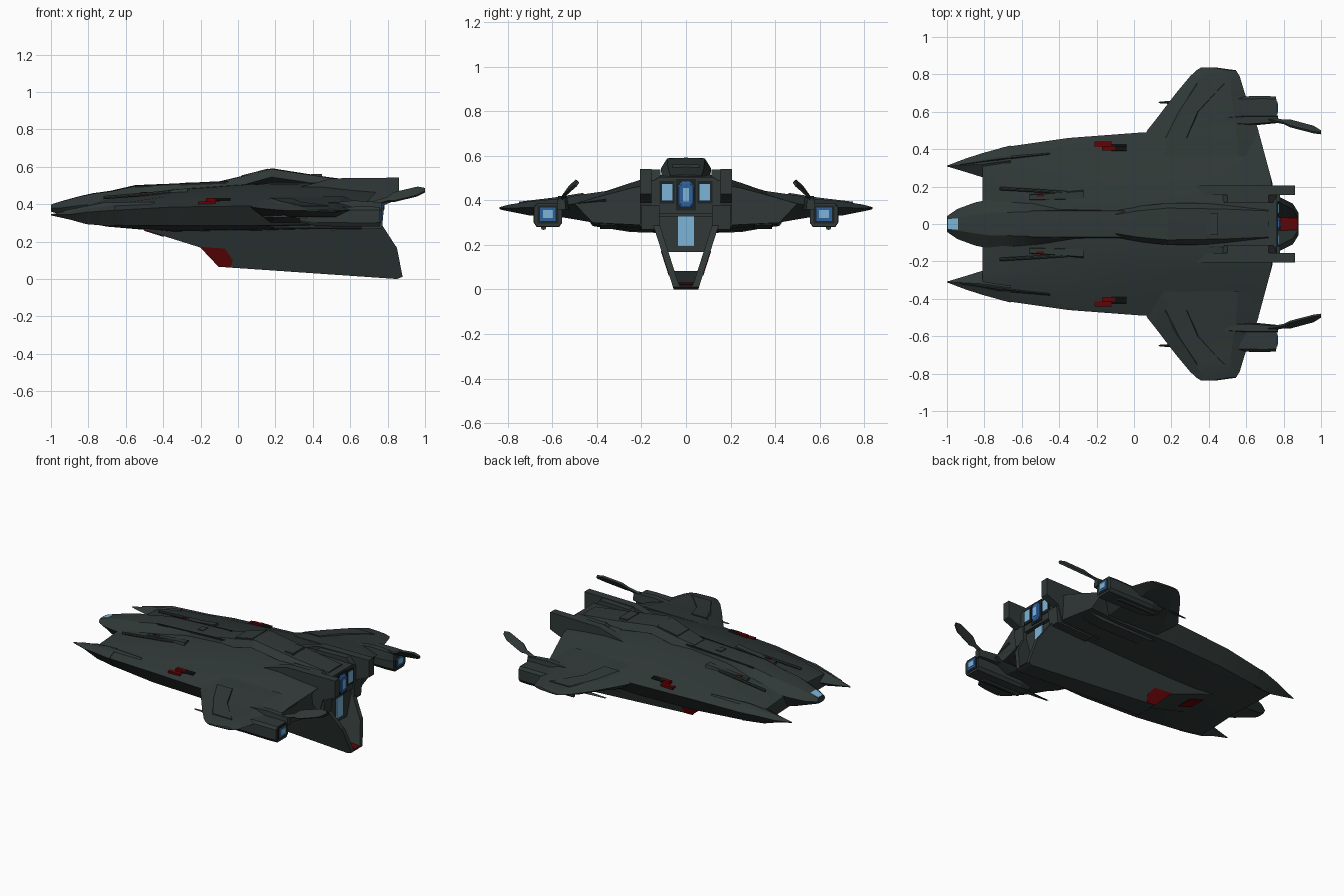
import bpy, bmesh, math

def material(name, r, g, b):
    m = bpy.data.materials.new(name)
    m.diffuse_color = (r, g, b, 1)
    return m

GREY = material("dark hull grey", 0.029, 0.040, 0.038)
BLACK = material("seam black", 0.012, 0.016, 0.016)
RED = material("deep red", 0.12, 0.001, 0.002)
BLUE = material("engine blue", 0.03, 0.12, 0.33)
LIGHT = material("light blue glow", 0.20, 0.46, 0.68)

def loft(name, rings, mat=GREY, smooth=30):
    """Skin a row of equal-length point rings and cap both ends."""
    bm = bmesh.new()
    vs = [[bm.verts.new(p) for p in ring] for ring in rings]
    n = len(rings[0])
    for a, b in zip(vs, vs[1:]):
        for i in range(n):
            j = (i + 1) % n
            bm.faces.new((a[i], a[j], b[j], b[i]))
    bm.faces.new(vs[0][::-1])
    bm.faces.new(vs[-1])
    bmesh.ops.recalc_face_normals(bm, faces=bm.faces)
    me = bpy.data.meshes.new(name)
    bm.to_mesh(me)
    bm.free()
    ob = bpy.data.objects.new(name, me)
    bpy.context.collection.objects.link(ob)
    me.materials.append(mat)
    bpy.ops.object.select_all(action='DESELECT')
    ob.select_set(True)
    bpy.context.view_layer.objects.active = ob
    bpy.ops.object.shade_smooth_by_angle(angle=math.radians(smooth))
    return ob

def body_ring(x, half, sweep=0.0):
    """Symmetric ring at x from a half profile of (y, z), top to bottom."""
    full = half + [(-y, z) for y, z in half[-2:0:-1]]
    return [(x - max(0, abs(y) - 0.22) * sweep, y, z) for y, z in full]

def pair(name, rings, mat=GREY, smooth=30):
    for side, s in (("left", 1), ("right", -1)):
        loft(side + "_" + name, [[(x, s * y, z) for x, y, z in r] for r in rings], mat, smooth)

def slab(poly, y0, y1):
    """Two rings from an (x, z) outline; y0 and y1 are functions of z."""
    return [[(x, f(z), z) for x, z in poly] for f in (y0, y1)]

def box(x0, x1, y0, y1, z0, z1):
    return [[(x, y0, z0), (x, y1, z0), (x, y1, z1), (x, y0, z1)] for x in (x0, x1)]

def rod(x0, x1, y, z, r, y_end=None, z_end=None):
    ends = ((x0, y, z), (x1, y if y_end is None else y_end, z if z_end is None else z_end))
    return [[(x, b + r * math.cos(k * math.pi / 4), c + r * math.sin(k * math.pi / 4))
             for k in range(8)] for x, b, c in ends]

# Main hull
loft("main_hull", [
    body_ring(-.81, [(0, .40), (.12, .395), (.25, .385), (.33, .38), (.375, .355), (.33, .30), (.22, .30), (0, .31)]),
    body_ring(-.70, [(0, .43), (.12, .425), (.25, .405), (.35, .395), (.41, .365), (.35, .288), (.22, .28), (0, .285)]),
    body_ring(-.35, [(0, .485), (.12, .475), (.25, .445), (.37, .415), (.46, .385), (.40, .285), (.25, .258), (0, .25)]),
    body_ring(.05, [(0, .51), (.12, .505), (.25, .475), (.38, .435), (.49, .39), (.42, .285), (.25, .265), (0, .25)]),
    body_ring(.45, [(0, .52), (.15, .51), (.25, .478), (.38, .432), (.49, .40), (.41, .29), (.22, .275), (0, .26)]),
    body_ring(.74, [(0, .47), (.17, .47), (.25, .455), (.38, .42), (.50, .385), (.42, .30), (.22, .29), (0, .27)], .27),
])

# Forward prongs
pair("prong", [
    [(-1, .308, .343), (-1, .310, .346), (-1, .312, .343), (-1, .310, .340)],
    [(-.9, .278, .342), (-.9, .315, .367), (-.9, .350, .345), (-.9, .315, .318)],
    [(-.81, .25, .345), (-.81, .32, .389), (-.81, .379, .357), (-.81, .33, .293)],
    [(-.66, .25, .35), (-.66, .34, .408), (-.66, .42, .368), (-.66, .35, .282)],
], smooth=20)
pair("prong_ridge", [[(-.93, .313, .355), (-.93, .322, .355), (-.93, .318, .366)],
                     [(-.72, .335, .385), (-.72, .362, .385), (-.72, .348, .408)],
                     [(-.45, .365, .395), (-.45, .385, .395), (-.45, .375, .413)]])

# Nose, with a light blue panel let into its tip
loft("nose", [
    body_ring(-1, [(0, .398), (.03, .395), (.042, .378), (.03, .362), (0, .36)]),
    body_ring(-.945, [(0, .416), (.035, .414), (.08, .38), (.04, .345), (0, .345)]),
    body_ring(-.85, [(0, .442), (.05, .44), (.115, .392), (.07, .32), (0, .32)]),
    body_ring(-.78, [(0, .458), (.06, .455), (.13, .40), (.09, .31), (0, .31)]),
    body_ring(-.68, [(0, .472), (.062, .468), (.13, .42), (.10, .30), (0, .30)]),
    body_ring(-.55, [(0, .502), (.066, .496), (.118, .44), (.10, .28), (0, .28)]),
    body_ring(-.30, [(0, .512), (.068, .508), (.085, .455), (.08, .28), (0, .28)]),
    body_ring(.05, [(0, .525), (.068, .522), (.078, .48), (.08, .28), (0, .28)]),
], smooth=20)
loft("nose_light", [[(x, -w, z), (x, w, z), (x, w, z + .006), (x, -w, z + .006)]
                    for x, w, z in ((-.995, .026, .394), (-.94, .031, .412))], LIGHT)

# Dorsal hump and hatches
loft("dorsal_hump", [
    body_ring(-.10, [(0, .522), (.05, .520), (.07, .50), (0, .49)]),
    body_ring(.02, [(0, .550), (.07, .548), (.095, .50), (0, .49)]),
    body_ring(.18, [(0, .592), (.085, .588), (.112, .545), (0, .48)]),
    body_ring(.48, [(0, .545), (.08, .542), (.11, .50), (0, .46)]),
    body_ring(.72, [(0, .515), (.07, .512), (.10, .47), (0, .42)]),
], smooth=15)
loft("canopy_frame", [[(.02, -.06, .548), (.02, .06, .548), (.02, .06, .554), (.02, -.06, .554)],
                      [(.16, -.078, .584), (.16, .078, .584), (.16, .078, .590), (.16, -.078, .590)]])
loft("rear_hatch", box(.39, .45, -.06, .06, .53, .562))
loft("front_hatch", box(-.28, -.24, -.025, .025, .50, .517))

# Spine seams
pair("spine_seam", [[(-.55, .066, .494), (-.55, .071, .49), (-.55, .071, .498), (-.55, .066, .50)],
                    [(-.05, .066, .515), (-.05, .072, .51), (-.05, .072, .522), (-.05, .066, .525)]], BLACK)

# Nose guns beside the cockpit
pair("nose_gun", rod(-.72, -.36, .19, .435, .009, .168, .465))
pair("nose_gun_mount", [[(-.56, .125, .43), (-.56, .16, .43), (-.56, .155, .455), (-.56, .13, .455)],
                        [(-.27, .13, .46), (-.27, .185, .46), (-.27, .175, .485), (-.27, .135, .485)]])
pair("nose_gun_light", box(-.52, -.48, .146, .158, .45, .464), RED)

# Shoulder turrets
pair("shoulder_turret", box(-.17, -.10, .392, .415, .40, .432), RED)
pair("shoulder_turret_side", box(-.21, -.12, .412, .440, .395, .414), RED)
for dy in (.397, .417):
    pair("turret_barrel", rod(-.12, -.04, dy, .426, .007), BLACK)

# Swept wings, skinned from root to tip
def wing_ring(y, lead, trail, mid, top, bottom):
    c = trail - lead
    return [(lead, y, mid), (lead + .2 * c, y, top), (lead + .8 * c, y, top),
            (trail, y, mid), (lead + .8 * c, y, bottom), (lead + .2 * c, y, bottom)]
pair("wing", [
    wing_ring(.36, .03, .69, .405, .442, .29),
    wing_ring(.50, .07, .665, .385, .422, .315),
    wing_ring(.56, .118, .645, .378, .408, .325),
    wing_ring(.70, .225, .592, .368, .396, .332),
    wing_ring(.79, .30, .565, .366, .382, .35),
    wing_ring(.822, .335, .545, .365, .374, .356),
    wing_ring(.838, .36, .43, .365, .369, .361),
], smooth=15)
pair("wing_plate", [[(.13, .46, .39), (.30, .46, .39), (.28, .46, .434), (.17, .46, .434)],
                    [(.20, .60, .37), (.36, .60, .37), (.34, .60, .412), (.24, .60, .412)],
                    [(.31, .75, .36), (.50, .75, .36), (.48, .75, .394), (.34, .75, .394)]], smooth=15)
pair("wing_spike", [[(.13, .65, .335), (.14, .655, .33), (.14, .645, .33)],
                    [(.40, .65, .35), (.40, .67, .325), (.40, .63, .325)]])
pair("under_wing_pod", [[(x, y, z) for y, z in ((.29, .34), (.40, .34), (.385, b), (.305, b))]
                        for x, b in ((.08, .30), (.2, .272), (.58, .272), (.67, .29))])

# Wing nacelles with glowing exhausts
pair("nacelle", [[(x, .62 + y * k, .335 + z * k) for y, z in
                  ((-.05, -.055), (.05, -.055), (.064, -.035), (.064, .035),
                   (.05, .052), (-.05, .052), (-.064, .035), (-.064, -.035))]
                 for x, k in ((.33, .55), (.42, .95), (.70, 1), (.76, .97))], smooth=15)
pair("nacelle_exhaust_rim", box(.755, .763, .573, .667, .296, .378), BLACK)
pair("nacelle_exhaust", box(.76, .766, .585, .655, .308, .368), BLUE)
pair("nacelle_exhaust_core", box(.763, .769, .597, .643, .322, .356), LIGHT)
pair("nacelle_keel", rod(.38, .66, .64, .279, .012))
pair("fin_pylon", [[(.40, .53, .37), (.40, .575, .37), (.40, .565, .40), (.40, .54, .40)],
                   [(.62, .525, .36), (.62, .58, .36), (.62, .575, .42), (.62, .535, .42)],
                   [(.77, .54, .36), (.77, .58, .36), (.77, .575, .41), (.77, .545, .41)]])

# Canted tail blades: thin stem, then a flat blade
pair("tail_blade", [[(x, y - w * .7 - .005, z + w - .004), (x, y - w * .7 + .005, z + w + .004),
                     (x, y + w * .7 + .005, z - w + .004), (x, y + w * .7 - .005, z - w - .004)]
                    for x, y, z, w in ((.70, .565, .395, .010), (.80, .546, .425, .010), (.835, .538, .438, .023),
                                       (.96, .505, .468, .022), (1.0, .49, .475, .008))], smooth=5)

# Rear engine block, side fins and exhausts
pair("engine_fin", slab([(.22, .46), (.50, .538), (.86, .542), (.86, .428), (.77, .39), (.74, .28), (.45, .27)],
                        lambda z: .155, lambda z: .206))
pair("fin_shoulder", slab([(.42, .45), (.50, .532), (.72, .538), (.76, .49), (.76, .34)],
                          lambda z: .115, lambda z: .16))
pair("fin_foot", slab([(.5, .35), (.78, .38), (.77, .27), (.5, .26)], lambda z: .12, lambda z: .20))
loft("engine_block", [body_ring(x, [(0, t), (.12, t), (.165, t - .03), (.165, .36), (.13, .34), (0, .34)])
                      for x, t in ((.40, .515), (.765, .505))])
loft("centre_engine_rim", box(.76, .771, -.046, .046, .355, .495), BLACK)
loft("centre_engine", [[(x, y * k, .425 + z * k) for y, z in
                        ((-.036, -.04), (-.02, -.06), (.02, -.06), (.036, -.04),
                         (.036, .04), (.02, .06), (-.02, .06), (-.036, .04))]
                       for x, k in ((.765, 1), (.778, 1), (.784, .85))], BLUE, 10)
loft("centre_engine_core", box(.782, .787, -.013, .013, .395, .455), LIGHT)
pair("side_engine_rim", box(.76, .771, .052, .12, .385, .487), BLACK)
pair("side_engine", box(.768, .775, .060, .108, .400, .474), LIGHT)

# Keel: solid upper part, two side walls, rear cheeks and a floor around an open tunnel
edge = lambda z: .055 + .32 * z
inner = lambda z: edge(z) - .030
loft("upper_keel", slab([(-.52, .268), (-.2, .168), (.75, .168), (.75, .33), (-.4, .31)],
                        lambda z: -edge(z), edge))
pair("keel_wall", slab([(-.2, .175), (-.1, .065), (.85, .0), (.88, .012), (.85, .165), (.845, .175)], inner, edge))
pair("keel_cheek", slab([(.5, .165), (.85, .165), (.76, .305), (.5, .305)], inner, edge))
loft("keel_floor", slab([(-.1, .065), (.85, .0), (.88, .012), (.87, .02), (-.08, .082)],
                        lambda z: -inner(z) - .004, lambda z: inner(z) + .004))
loft("floor_light", [[(x, -.038, z), (x, .038, z), (x, .038, z + .006), (x, -.038, z + .006)]
                     for x, z in ((.75, .026), (.877, .016))], RED)

# Lower exhaust under the engine block, between the cheeks
loft("lower_exhaust", box(.748, .756, -.036, .036, .195, .33), LIGHT)

# Red keel markings
pair("keel_marking", slab([(-.205, .172), (-.07, .162), (-.028, .10), (-.04, .062), (-.103, .064)],
                          lambda z: edge(z) - .002, lambda z: edge(z) + .003), RED)
loft("chin_marking", slab([(-.51, .270), (-.42, .25), (-.385, .235), (-.40, .226), (-.50, .257)],
                          lambda z: -.055, lambda z: .055), RED)
